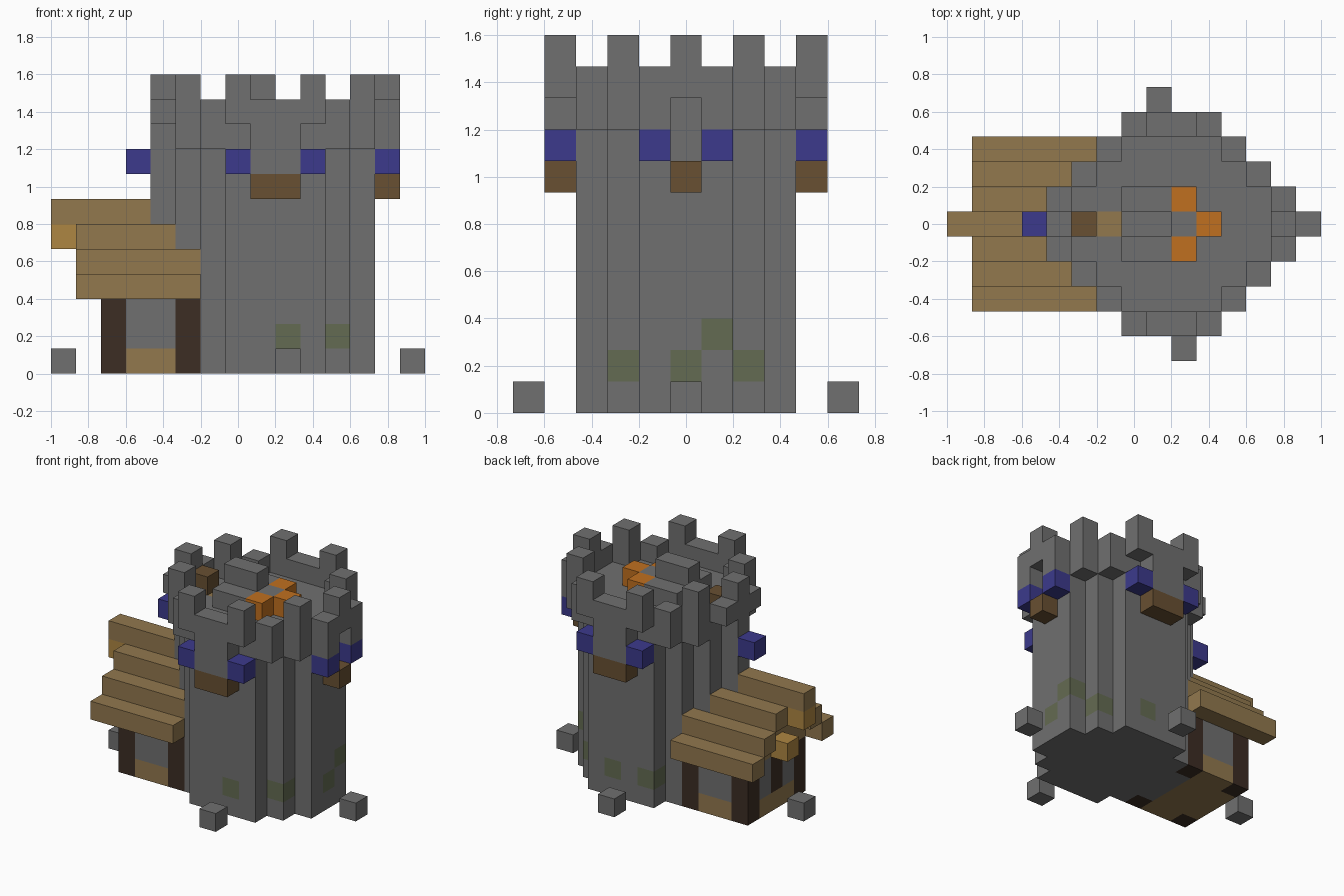
import bpy, bmesh
from mathutils import Vector

if "Cube" in bpy.data.objects:
    bpy.data.objects.remove(bpy.data.objects["Cube"])

U = 2 / 15                      # edge of one building block
ORIGIN = Vector((-1, -5.5 * U, 0))
COLOURS = {
    "stone": (.162, .162, .162),
    "plank": (.287, .188, .076),
    "timber": (.138, .08, .032),
    "dark_wood": (.045, .026, .017),
    "banner_blue": (.045, .042, .262),
    "gold": (.423, .238, .054),
    "moss": (.127, .147, .084),
    "fire_orange": (.527, .162, .014),
}
materials = {}
for name, rgb in COLOURS.items():
    m = bpy.data.materials.new(name)
    m.use_nodes = True
    m.diffuse_color = (*rgb, 1)
    m.node_tree.nodes["Principled BSDF"].inputs["Base Color"].default_value = (*rgb, 1)
    materials[name] = m

cells = {}                      # block position -> (part, material)


def fill(part, mat, xs, ys, zs):
    """Fill a box of blocks; each range is one index or (first, last)."""
    xs, ys, zs = [(r, r) if isinstance(r, int) else r for r in (xs, ys, zs)]
    for x in range(xs[0], xs[1] + 1):
        for y in range(ys[0], ys[1] + 1):
            for z in range(zs[0], zs[1] + 1):
                cells[x, y, z] = (part, mat)


def clear(x, y, z):
    cells.pop((x, y, z), None)


def both(y):
    """A row and its mirror row."""
    return {y, 10 - y}


# House: plank base, stone walls, corner posts, door
fill("house_base", "plank", (2, 5), (3, 7), 0)
fill("house_walls", "stone", (2, 5), (3, 7), (1, 2))
fill("house_door", "dark_wood", 2, 5, (1, 2))
for x in (2, 5):
    for y in both(3):
        fill("corner_posts", "dark_wood", x, y, (0, 2))

# Stepped gable roof, filled gable, ridge and lamps
for step in range(3):
    fill("gable", "plank", (2, 5), (3 + step, 7 - step), 3 + step)
    for y in both(2 + step):
        fill("roof", "plank", (1, 5), y, 3 + step)
fill("roof", "plank", (0, 4), 5, 6)
fill("ridge_ornament", "gold", 0, 5, 5)
fill("door_lamp", "gold", 1, 5, 3)

# Tower shaft: stepped round plan
for y, x in ((2, 7), (3, 6), (4, 5), (5, 5)):
    for row in both(y):
        fill("tower_shaft", "stone", (x, 17 - x), row, (0, 9))

# Overhanging parapet ring
for y, x in ((2, 6), (3, 5), (4, 4), (5, 4)):
    for row in both(y):
        for col in (x, 17 - x):
            fill("parapet", "stone", col, row, (9, 10))
for row in both(1):
    fill("parapet", "stone", (7, 10), row, (9, 10))
    fill("parapet", "stone", (8, 9), row, 8)
    for col in (7, 10):
        clear(col, row, 9)
for row in both(4):
    clear(4, row, 9)
clear(13, 5, 9)
fill("buttress", "stone", 4, 5, (6, 9))

# Merlons
for y, cols in ((1, (7, 10)), (3, (5, 12)), (5, (4, 13))):
    for row in both(y):
        for col in cols:
            fill("merlons", "stone", col, row, 11)

# Wooden brackets and blue banners
for row in both(1):
    fill("brackets", "timber", (8, 9), row, 7)
    for col in (7, 10):
        fill("banners", "banner_blue", col, row, 8)
fill("brackets", "timber", 13, 5, 7)
for row in both(4):
    fill("banners", "banner_blue", 13, row, 8)
fill("banners", "banner_blue", 3, 5, 8)

# Rooftop: stair hut, steps, signal fire
fill("stair_hut", "stone", (7, 8), (4, 6), 10)
fill("stair_hut", "stone", (7, 8), 5, 11)
fill("stair_step", "timber", 5, 5, 10)
fill("hatch", "plank", 6, 5, 9)
fill("fire_pit", "stone", 9, 5, 10)
fill("fire", "fire_orange", 10, 5, 10)
for row in both(4):
    fill("fire", "fire_orange", 9, row, 10)

# Moss patches in the shaft
for x, y, z in ((9, 2, 1), (11, 3, 1), (12, 5, 1), (12, 6, 2), (11, 7, 1), (7, 8, 1), (9, 8, 1)):
    fill("moss_patches", "moss", x, y, z)

# Loose stones around the base
for x, y in ((0, 5), (14, 5), (9, 0), (8, 10)):
    fill("loose_stones", "stone", x, y, 0)


def build(part):
    """Make one object from the exposed faces of a part's blocks."""
    bm = bmesh.new()
    mat = None
    for cell, (owner, m) in cells.items():
        if owner != part:
            continue
        mat = m
        for axis in range(3):
            for side in (0, 1):
                near = list(cell)
                near[axis] += 2 * side - 1
                if tuple(near) in cells:
                    continue
                ring = []
                for a, b in ((0, 0), (1, 0), (1, 1), (0, 1)):
                    p = Vector(cell)
                    p[axis] += side
                    p[(axis + 1) % 3] += a
                    p[(axis + 2) % 3] += b
                    ring.append(bm.verts.new(ORIGIN + p * U))
                bm.faces.new(ring if side else ring[::-1])
    bmesh.ops.remove_doubles(bm, verts=bm.verts, dist=.001)
    bmesh.ops.dissolve_limit(bm, angle_limit=.01, verts=bm.verts, edges=bm.edges)
    mesh = bpy.data.meshes.new(part)
    bm.to_mesh(mesh)
    bm.free()
    mesh.materials.append(materials[mat])
    bpy.context.collection.objects.link(bpy.data.objects.new(part, mesh))


for part in sorted({owner for owner, m in cells.values()}):
    build(part)
